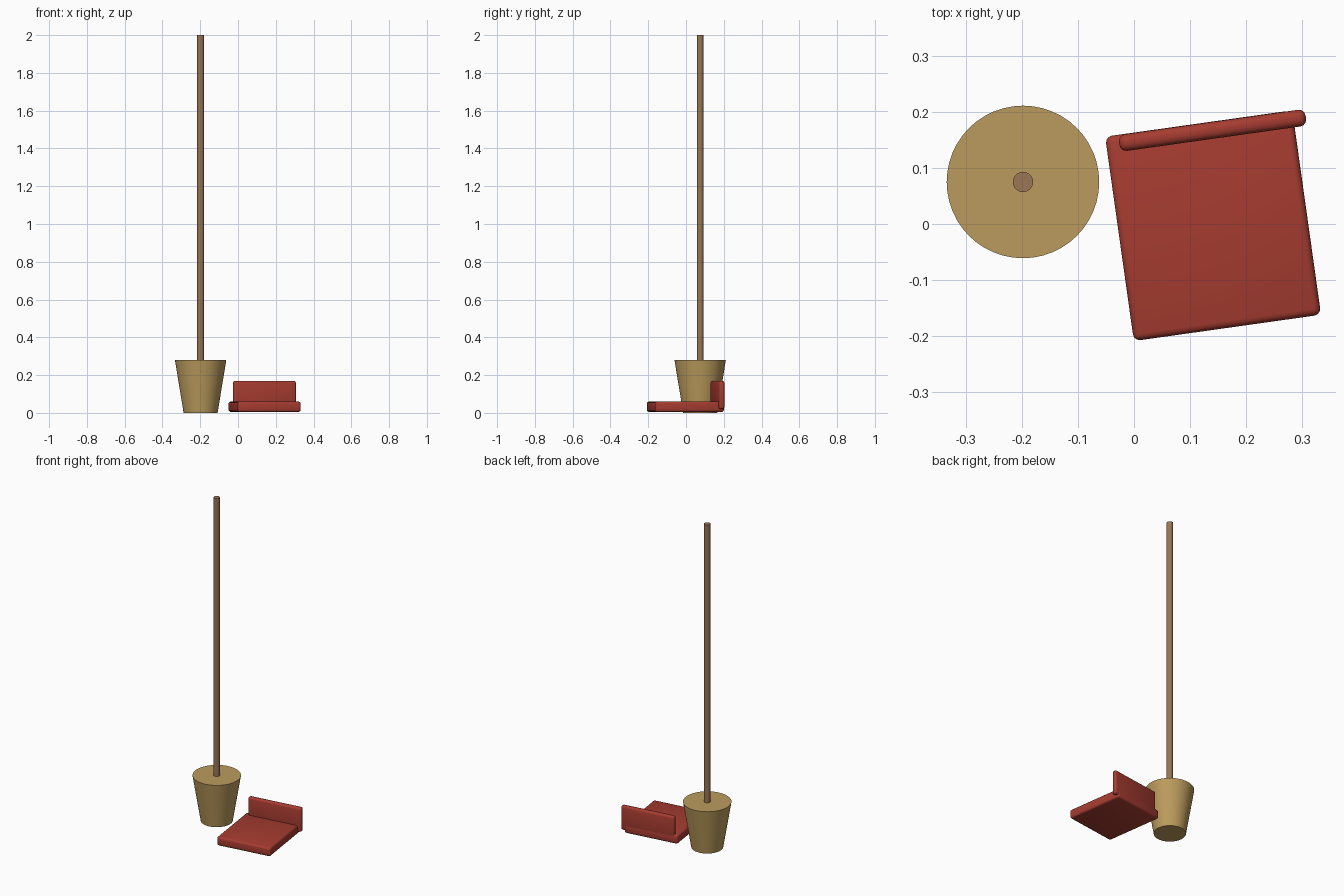
import bpy, math

if "Cube" in bpy.data.objects:
    bpy.data.objects.remove(bpy.data.objects["Cube"])


def paint(obj, name, color):
    mat = bpy.data.materials.get(name) or bpy.data.materials.new(name)
    mat.diffuse_color = (*color, 1)
    mat.use_nodes = True
    mat.node_tree.nodes["Principled BSDF"].inputs["Base Color"].default_value = mat.diffuse_color
    obj.data.materials.append(mat)


def tapered(name, r_bottom, r_top, z0, z1, mat):
    # Round upright part sharing the broom axis
    bpy.ops.mesh.primitive_cone_add(vertices=48, radius1=r_bottom, radius2=r_top,
                                    depth=z1 - z0, location=(-0.198, 0.075, (z0 + z1) / 2))
    obj = bpy.context.object
    obj.name = name
    paint(obj, *mat)
    bpy.ops.object.shade_smooth_by_angle(angle=math.radians(30))


def slab(name, size, center, mat):
    # Rounded box turned to the dustpan's angle
    bpy.ops.mesh.primitive_cube_add(size=1, location=center)
    obj = bpy.context.object
    obj.name = name
    obj.scale = size
    bpy.ops.object.transform_apply(location=False, rotation=False, scale=True)
    obj.rotation_euler.z = math.radians(8)
    paint(obj, *mat)
    bevel = obj.modifiers.new("rounded_edges", 'BEVEL')
    bevel.width = 0.012
    bevel.segments = 3
    bpy.ops.object.modifier_apply(modifier=bevel.name)
    bpy.ops.object.shade_smooth_by_angle(angle=math.radians(35))


straw = ("straw", (0.50, 0.33, 0.11))
wood = ("wood", (0.32, 0.18, 0.09))
red = ("red_plastic", (0.38, 0.045, 0.03))

# Broom: tapered head and long stick
tapered("broom_head", 0.09, 0.136, 0.0, 0.28, straw)
tapered("broom_stick", 0.018, 0.018, 0.2, 2.0, wood)

# Dustpan: flat tray and upright back wall
slab("dustpan_tray", (0.337, 0.368, 0.055), (0.141, -0.003, 0.0325), red)
slab("dustpan_back", (0.336, 0.03, 0.15), (0.14, 0.167, 0.095), red)
